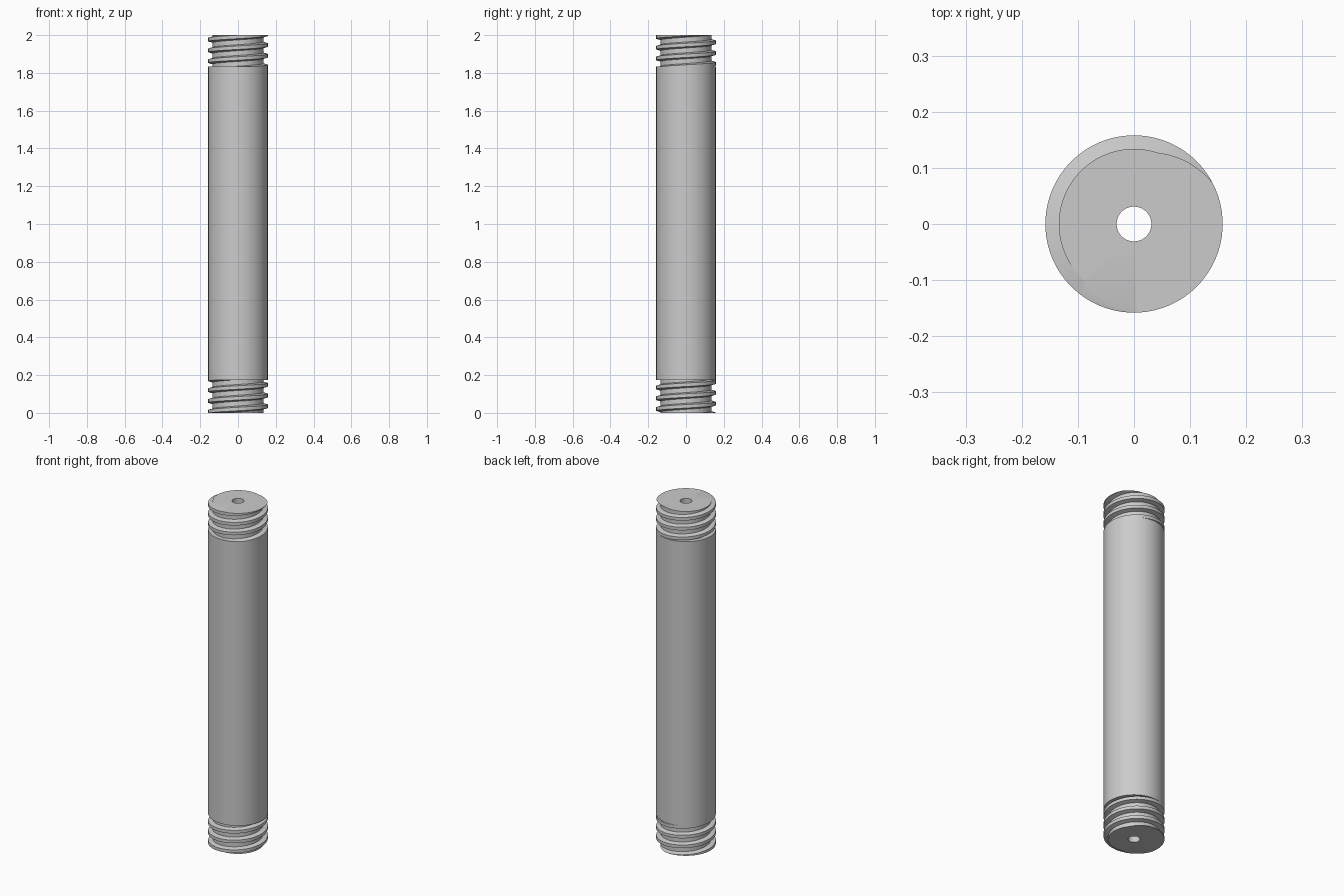
import bpy, bmesh
from math import sin, cos, radians, tau

if "Cube" in bpy.data.objects:
    bpy.data.objects.remove(bpy.data.objects["Cube"])

STEPS = 96
OUTER, ROOT, BORE = 0.158, 0.134, 0.031
LOW, HIGH, TOP = 0.175, 1.835, 2.0
PITCH = 0.057

steel = bpy.data.materials.new("grey steel")
steel.use_nodes = True
steel.diffuse_color = (0.6, 0.6, 0.6, 1)
steel.node_tree.nodes["Principled BSDF"].inputs["Base Color"].default_value = steel.diffuse_color


def finish(name, bm):
    mesh = bpy.data.meshes.new(name)
    bm.to_mesh(mesh)
    bm.free()
    mesh.materials.append(steel)
    obj = bpy.data.objects.new(name, mesh)
    bpy.context.collection.objects.link(obj)
    bpy.ops.object.select_all(action="DESELECT")
    obj.select_set(True)
    bpy.context.view_layer.objects.active = obj
    bpy.ops.object.shade_smooth_by_angle(angle=radians(30))


def lathe(name, profile):
    bm = bmesh.new()
    rings = [[bm.verts.new((r * cos(tau * i / STEPS), r * sin(tau * i / STEPS), z))
              for i in range(STEPS)] for r, z in profile]
    for a, b in zip(rings, rings[1:]):
        for i in range(STEPS):
            j = (i + 1) % STEPS
            bm.faces.new((a[i], a[j], b[j], b[i]))
    finish(name, bm)


def thread(name, z0, z1, end, crest_angle):
    """Right-handed trapezoid thread, crest centred on crest_angle at height end."""
    bm = bmesh.new()
    # Crest and root corners, as fractions of one pitch
    section = [(-0.16, OUTER), (0.16, OUTER), (0.28, ROOT), (0.72, ROOT)]
    base = end - PITCH * crest_angle / 360
    rows = []
    for turn in range(-6, 7):
        for offset, r in section:
            z = base + (turn + offset) * PITCH
            rows.append([bm.verts.new((r * cos(tau * i / STEPS), r * sin(tau * i / STEPS),
                                       z + PITCH * i / STEPS)) for i in range(STEPS)])
    # Each row runs on into the row one pitch above it
    for k in range(len(rows) - len(section) - 1):
        a = rows[k] + [rows[k + len(section)][0]]
        b = rows[k + 1] + [rows[k + len(section) + 1][0]]
        for i in range(STEPS):
            bm.faces.new((a[i], a[i + 1], b[i + 1], b[i]))
    # Trim to length
    for z, direction in ((z0, -1), (z1, 1)):
        bmesh.ops.bisect_plane(bm, geom=bm.verts[:] + bm.edges[:] + bm.faces[:], dist=1e-6,
                               plane_co=(0, 0, z), plane_no=(0, 0, direction), clear_outer=True)
    # Flat end face, drawn in to the bore
    rim = [e for e in bm.edges if e.is_boundary and all(abs(v.co.z - end) < 1e-4 for v in e.verts)]
    inner = bmesh.ops.extrude_edge_only(bm, edges=rim)["geom"]
    for v in inner:
        if isinstance(v, bmesh.types.BMVert):
            v.co.xy = v.co.xy.normalized() * BORE
    bmesh.ops.remove_doubles(bm, verts=bm.verts[:], dist=1e-6)
    finish(name, bm)


lathe("rod_body", [(0.13, LOW), (OUTER, LOW), (OUTER, HIGH), (0.13, HIGH)])
lathe("bore", [(BORE, TOP), (BORE, 0)])
thread("top_thread", HIGH, TOP, TOP, -30)
thread("bottom_thread", 0, LOW, 0, 140)
